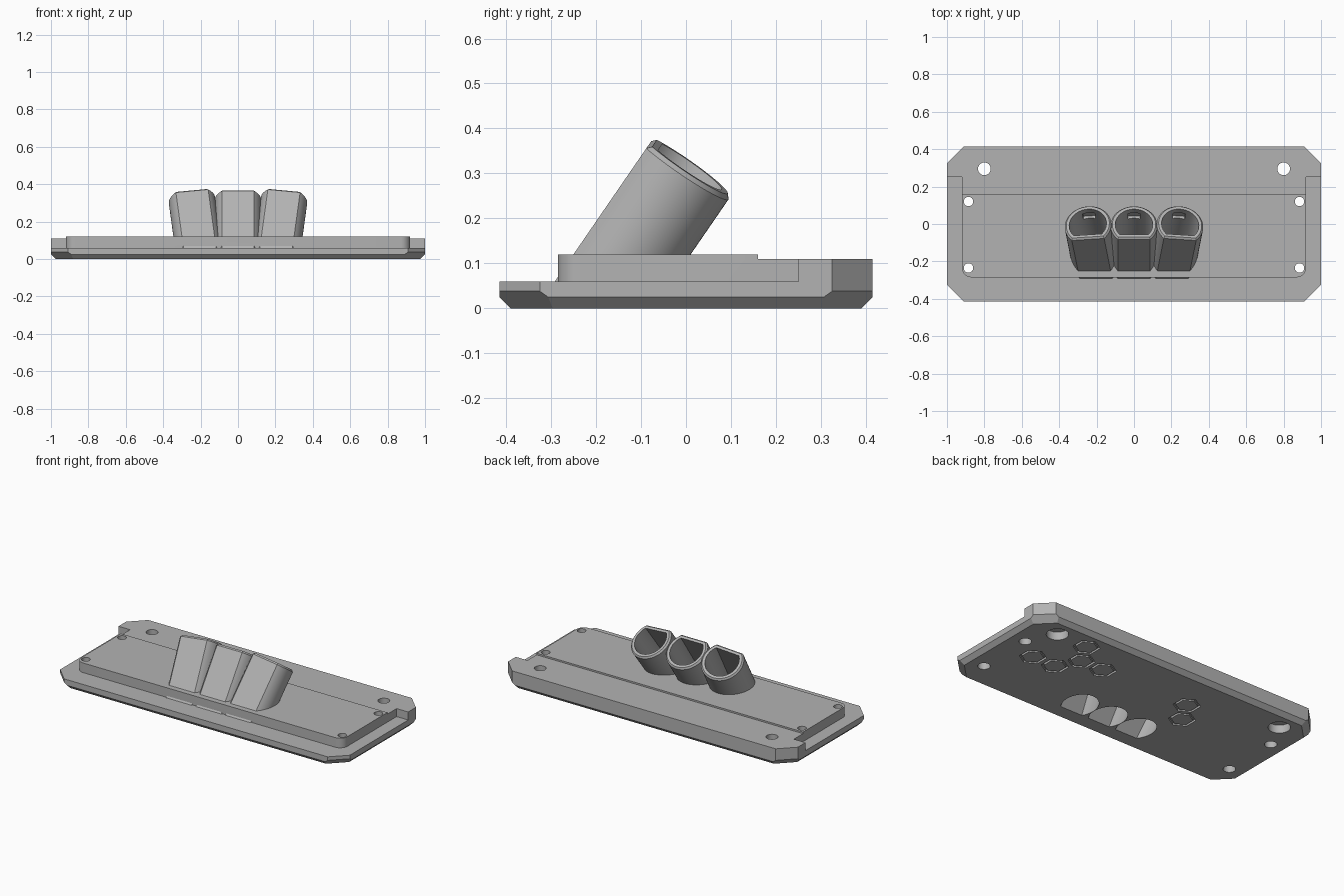
import bpy, bmesh, math
from mathutils import Vector, Matrix

if "Cube" in bpy.data.objects:
    bpy.data.objects.remove(bpy.data.objects["Cube"])

grey = bpy.data.materials.new("plain grey")
grey.diffuse_color = (0.45, 0.45, 0.45, 1)
grey.use_nodes = True
grey.node_tree.nodes["Principled BSDF"].inputs["Base Color"].default_value = grey.diffuse_color


def make(name, bm):
    bmesh.ops.recalc_face_normals(bm, faces=bm.faces[:])
    me = bpy.data.meshes.new(name)
    bm.to_mesh(me)
    bm.free()
    me.materials.append(grey)
    ob = bpy.data.objects.new(name, me)
    bpy.context.collection.objects.link(ob)
    return ob


def loft(rings, wrap=False, matrix=Matrix()):
    """Skin equal-sized rings of points; cap the ends, or wrap round to the start."""
    bm = bmesh.new()
    vs = [[bm.verts.new(matrix @ Vector(p)) for p in r] for r in rings]
    n = len(vs[0])
    pairs = list(zip(vs, vs[1:])) + ([(vs[-1], vs[0])] if wrap else [])
    for a, b in pairs:
        for i in range(n):
            j = (i + 1) % n
            bm.faces.new((a[i], a[j], b[j], b[i]))
    if not wrap:
        bm.faces.new(vs[0])
        bm.faces.new(vs[-1])
    return bm


def at(pts, z):
    return [(x, y, z) for x, y in pts]


def prism(pts, z0, z1, matrix=Matrix()):
    return loft([at(pts, z0), at(pts, z1)], matrix=matrix)


def circle(x, y, r, n=40, turn=0.0):
    return [(x + r * math.cos(turn + 2 * math.pi * i / n),
             y + r * math.sin(turn + 2 * math.pi * i / n)) for i in range(n)]


def box(x0, x1, y0, y1):
    return [(x0, y0), (x1, y0), (x1, y1), (x0, y1)]


def boolean(ob, other, op='DIFFERENCE'):
    other.hide_render = True
    m = ob.modifiers.new("bool", 'BOOLEAN')
    m.operation, m.solver, m.object = op, 'EXACT', other
    bpy.context.view_layer.objects.active = ob
    bpy.ops.object.modifier_apply(modifier=m.name)
    bpy.data.objects.remove(other, do_unlink=True)


def cut(bm):
    boolean(plate, make("cutter", bm))


# plate: a block trimmed at the corners and along the bottom edges
bm = prism(box(-1, 1, -0.415, 0.415), 0, 0.12)


def trim(co, no):
    g = bm.verts[:] + bm.edges[:] + bm.faces[:]
    r = bmesh.ops.bisect_plane(bm, geom=g, plane_co=co, plane_no=no, clear_outer=True)
    edges = [e for e in r['geom_cut'] if isinstance(e, bmesh.types.BMEdge)]
    bmesh.ops.holes_fill(bm, edges=edges)


for sx in (-1, 1):
    for sy in (-1, 1):
        trim((sx * 0.91, sy * 0.415, 0), (sx, sy, 0))
        trim((sx * 0.91, sy * 0.415, 0.038), (sx, sy, -math.sqrt(2)))
for s in (-1, 1):
    trim((s, 0, 0.025), (s, 0, -1))
    trim((0, s * 0.415, 0.025), (0, s, -1))
plate = make("base_plate", bm)

# lower ledge around the front and sides of the raised platform
R = 0.05
arcs = []
for cx, a0 in ((-0.87, math.pi), (0.87, 1.5 * math.pi)):
    arcs += [(cx + R * math.cos(a0 + i * math.pi / 16),
              -0.235 + R * math.sin(a0 + i * math.pi / 16)) for i in range(9)]
cut(prism([(-1.2, 0.25), (-0.92, 0.25)] + arcs +
          [(0.92, 0.25), (1.2, 0.25), (1.2, -0.6), (-1.2, -0.6)], 0.06, 0.3))
# slightly lower rear strip
cut(prism(box(-1.2, 1.2, 0.16, 0.6), 0.11, 0.3))


# tubes: round section with a flat front, tilted back and splayed outwards
def section(r, flat):
    a = math.asin(flat / r)
    return [(r * math.cos(-a + i * (math.pi + 2 * a) / 44),
             r * math.sin(-a + i * (math.pi + 2 * a) / 44)) for i in range(45)]


frames = [Matrix.Translation((s * 0.247, -0.003, 0.321))
          @ Matrix.Rotation(math.radians(-34.5), 4, 'X')
          @ Matrix.Rotation(math.radians(6.5 * s), 4, 'Y') for s in (-1, 0, 1)]
for m in frames:
    bm = loft([at(section(0.125, 0.09), -0.6), at(section(0.125, 0.09), -0.01),
               at(section(0.116, 0.081), 0)], matrix=m)
    trim((0, 0, 0.05), (0, 0, -1))
    boolean(plate, make("tube", bm), 'UNION')
# bores through tubes and plate, with a small catch pocket near each rim
for m in frames:
    cut(prism(section(0.10, 0.066), -0.7, 0.1, m))
    cut(prism(box(-0.033, 0.033, 0.05, 0.114), -0.085, -0.035, m))

# screw holes with counterbores below
for s in (-1, 1):
    for x, y, r, big, depth in ((0.8, 0.295, 0.034, 0.062, 0.05),
                                (0.885, 0.12, 0.025, 0.035, 0.06),
                                (0.885, -0.235, 0.025, 0.035, 0.06)):
        cut(loft([at(circle(s * x, y, big), -0.1), at(circle(s * x, y, big), depth),
                  at(circle(s * x, y, r), depth), at(circle(s * x, y, r), 0.3)]))

# honeycomb grooves on the underside
for x, row in ((0.743, 0), (0.585, 0), (0.507, 1), (0.353, 1),
               (0.585, 2), (-0.332, 0), (-0.253, 1)):
    o = circle(x, 0.017 + 0.136 * row, 0.077, 6, math.pi / 6)
    i = circle(x, 0.017 + 0.136 * row, 0.062, 6, math.pi / 6)
    cut(loft([at(o, -0.02), at(o, 0.012), at(i, 0.012), at(i, -0.02)], wrap=True))

plate.name = "plate_with_tubes"
bpy.ops.object.select_all(action='DESELECT')
plate.select_set(True)
bpy.context.view_layer.objects.active = plate
bpy.ops.object.shade_smooth_by_angle(angle=math.radians(25))
